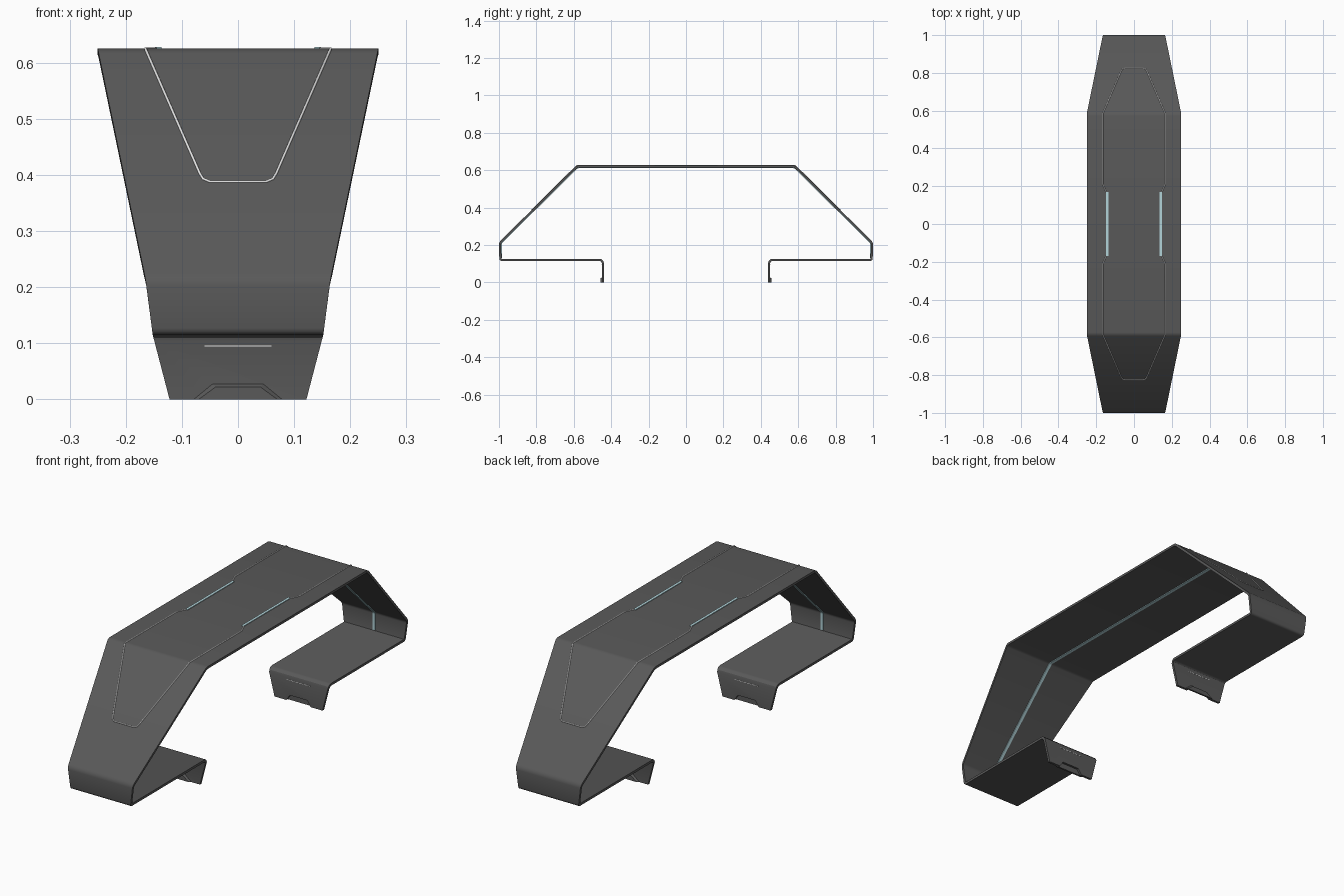
import bpy, bmesh

cube = bpy.data.objects.get("Cube")
if cube:
    bpy.data.objects.remove(cube, do_unlink=True)


def material(name, rgb):
    m = bpy.data.materials.new(name)
    m.use_nodes = True
    m.diffuse_color = (*rgb, 1)
    m.node_tree.nodes["Principled BSDF"].inputs["Base Color"].default_value = (*rgb, 1)
    return m


GREY = material("dark_grey", (0.1, 0.1, 0.1))
WHITE = material("line_white", (0.8, 0.8, 0.8))
CYAN = material("pale_cyan", (0.45, 0.66, 0.7))


def finish(name, bm, mat):
    mesh = bpy.data.meshes.new(name)
    bm.to_mesh(mesh)
    bm.free()
    mesh.materials.append(mat)
    ob = bpy.data.objects.new(name, mesh)
    bpy.context.collection.objects.link(ob)
    return ob


def select(ob):
    bpy.ops.object.select_all(action='DESELECT')
    ob.select_set(True)
    bpy.context.view_layer.objects.active = ob


def apply(ob, kind, **settings):
    mod = ob.modifiers.new(kind.lower(), kind)
    for key, value in settings.items():
        setattr(mod, key, value)
    select(ob)
    bpy.ops.object.modifier_apply(modifier=mod.name)


def ribbon(name, half, thick, mat, rounding):
    """Bent sheet along (y, z, half width) points, mirrored front to back."""
    path = [(-y, z, w) for y, z, w in reversed(half)] + half
    bm = bmesh.new()
    rows = [[bm.verts.new((s * w, y, z)) for s in (-1, 1)] for y, z, w in path]
    for a, b in zip(rows, rows[1:]):
        bm.faces.new((a[0], a[1], b[1], b[0]))
    folds = [e for e in bm.edges if len(e.link_faces) == 2]
    bmesh.ops.bevel(bm, geom=folds, offset=rounding, segments=3,
                    profile=0.5, affect='EDGES')
    ob = finish(name, bm, mat)
    apply(ob, 'SOLIDIFY', thickness=thick, offset=-1, use_even_offset=True)
    select(ob)
    bpy.ops.object.shade_smooth_by_angle()
    return ob


def trapezoid(name, y0, y1, outer, inner, z0=0.0):
    """Tapered plate standing on the leg's lower edge; outer/inner are (low x, high x, top z)."""
    bm = bmesh.new()
    rings = []
    for y, (low, high, top) in ((y0, outer), (y1, inner)):
        rings.append([bm.verts.new((x, y, z)) for x, z in
                      ((-low, z0), (low, z0), (high, top), (-high, top))])
    a, b = rings
    bm.faces.new(a)
    bm.faces.new(b)
    for i in range(4):
        j = (i + 1) % 4
        bm.faces.new((a[i], a[j], b[j], b[i]))
    bmesh.ops.recalc_face_normals(bm, faces=bm.faces)
    return finish(name, bm, GREY)


def plate(name, center, size, mat):
    bm = bmesh.new()
    bmesh.ops.create_cube(bm, size=1)
    for v in bm.verts:
        v.co = [c + p * s for c, p, s in zip(center, v.co, size)]
    return finish(name, bm, mat)


# Folded body: roof, slopes, end walls, shelves and legs
body = ribbon("body_shell", [
    (0.585, 0.625, 0.25), (1.0, 0.215, 0.165), (0.998, 0.115, 0.152),
    (0.45, 0.115, 0.152), (0.45, 0.0, 0.122)], 0.011, GREY, 0.012)

# Embossed tabs at the foot of each leg, hollow on the inner side
for side, label in ((-1, "front"), (1, "back")):
    wide, narrow = (0.076, 0.044, 0.026), (0.07, 0.04, 0.022)
    cutter = trapezoid("tab_cutter", side * 0.42, side * 0.47, wide, wide, -0.02)
    cutter.hide_render = True
    apply(body, 'BOOLEAN', operation='DIFFERENCE', object=cutter, solver='EXACT')
    bpy.data.objects.remove(cutter, do_unlink=True)
    trapezoid(label + "_leg_tab", side * 0.449, side * 0.457,
              (0.08, 0.046, 0.028), narrow)
    # Fine line near the top of the leg, on both faces
    plate(label + "_leg_line", (0, side * 0.4445, 0.095), (0.12, 0.0125, 0.002), WHITE)

# Outline running around the roof and down both slopes
def on_slope(y):
    return 0.625 - (y - 0.585) * 0.41 / 0.415


quarter = [(0.145, 0.165), (0.165, 0.21), (0.165, 0.585),
           (0.068, 0.81), (0.062, 0.82), (0.05, 0.825)]
quarter = [(x, y, min(0.625, on_slope(y))) for x, y in quarter]
right_half = quarter + [(-x, y, z) for x, y, z in reversed(quarter)]
loop = right_half + [(-x, -y, z) for x, y, z in right_half]
curve = bpy.data.curves.new("roof_outline", 'CURVE')
curve.dimensions = '3D'
curve.bevel_depth = 0.0025
curve.bevel_resolution = 1
spline = curve.splines.new('POLY')
spline.points.add(len(loop) - 1)
for point, co in zip(spline.points, loop):
    point.co = (*co, 1)
spline.use_cyclic_u = True
curve.materials.append(WHITE)
outline = bpy.data.objects.new("roof_outline", curve)
bpy.context.collection.objects.link(outline)
select(outline)
bpy.ops.object.convert(target='MESH')

# Glowing bars in the waist of the outline
for side, label in ((-1, "right"), (1, "left")):
    plate(label + "_light_bar", (side * 0.142, 0, 0.625), (0.012, 0.34, 0.006), CYAN)

# Light strip along the middle of the inside
ribbon("inner_light_strip", [(0.58, 0.615, 0.007), (0.989, 0.211, 0.007),
                             (0.988, 0.13, 0.007)], 0.004, CYAN, 0.008)
